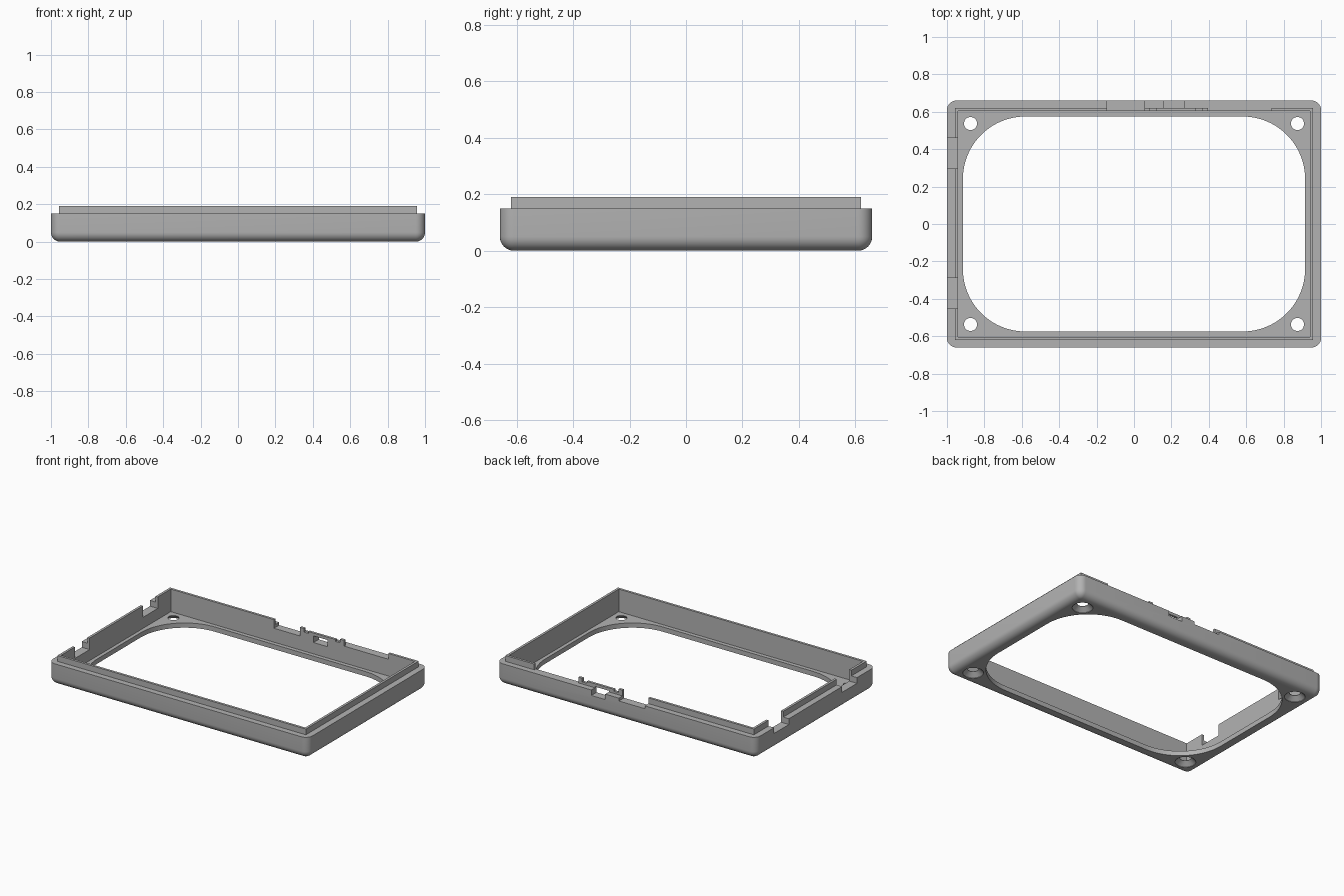
import bpy, bmesh, math

default = bpy.data.objects.get("Cube")
if default:
    bpy.data.objects.remove(default, do_unlink=True)

grey = bpy.data.materials.new("plain grey")
grey.use_nodes = True
grey.diffuse_color = (0.45, 0.45, 0.45, 1)
grey.node_tree.nodes["Principled BSDF"].inputs["Base Color"].default_value = (0.45, 0.45, 0.45, 1)


def rounded_rect(hx, hy, radius, steps):
    """Counter-clockwise outline of a rectangle with rounded corners."""
    points = []
    for corner, (sx, sy) in enumerate([(1, 1), (-1, 1), (-1, -1), (1, -1)]):
        for i in range(steps + 1):
            a = math.pi / 2 * (corner + i / steps)
            points.append((sx * (hx - radius) + radius * math.cos(a),
                           sy * (hy - radius) + radius * math.sin(a)))
    return points


def loft(name, layers):
    """Closed solid from stacked (outline, height) layers."""
    bm = bmesh.new()
    rings = [[bm.verts.new((x, y, z)) for x, y in outline] for outline, z in layers]
    n = len(rings[0])
    for low, high in zip(rings, rings[1:]):
        for i in range(n):
            j = (i + 1) % n
            bm.faces.new((low[i], low[j], high[j], high[i]))
    bm.faces.new(rings[0][::-1])
    bm.faces.new(rings[-1])
    bmesh.ops.remove_doubles(bm, verts=bm.verts, dist=1e-5)
    bmesh.ops.recalc_face_normals(bm, faces=bm.faces)
    mesh = bpy.data.meshes.new(name)
    bm.to_mesh(mesh)
    bm.free()
    mesh.materials.append(grey)
    obj = bpy.data.objects.new(name, mesh)
    bpy.context.collection.objects.link(obj)
    return obj


def cut(target, cutter):
    """Subtract the cutter from the target, then discard it."""
    cutter.hide_render = True
    mod = target.modifiers.new("cut", "BOOLEAN")
    mod.operation, mod.solver, mod.object = "DIFFERENCE", "EXACT", cutter
    bpy.context.view_layer.objects.active = target
    bpy.ops.object.modifier_apply(modifier=mod.name)
    bpy.data.objects.remove(cutter, do_unlink=True)


def cut_box(target, x0, x1, y0, y1, z0, z1=0.3):
    outline = [(x0, y0), (x1, y0), (x1, y1), (x0, y1)]
    cut(target, loft("box_cutter", [(outline, z0), (outline, z1)]))


# Bezel body: rounded lower edge, flat rim, thin raised lip
HX, HY, R, RIM, TOP, FLOOR = 1.0, 0.66, 0.05, 0.15, 0.19, 0.033
layers = []
for i in range(9):
    a = math.pi / 2 * i / 8
    inset = R * (1 - math.sin(a))
    layers.append((rounded_rect(HX - inset, HY - inset, R - inset, 8), R * (1 - math.cos(a))))
layers.append((rounded_rect(HX, HY, R, 8), RIM))
lip = rounded_rect(0.957, 0.62, 0, 8)
layers += [(lip, RIM), (lip, TOP)]
bezel = loft("bezel_frame", layers)

# Inner tray and the large rounded opening in the floor
cut_box(bezel, -0.94, 0.94, -0.603, 0.603, FLOOR)
opening = rounded_rect(0.915, 0.575, 0.335, 24)
cut(bezel, loft("opening_cutter", [(opening, -0.1), (opening, 0.1)]))

# Countersunk screw holes
for sx in (-1, 1):
    for sy in (-1, 1):
        def circle(r):
            return [(sx * 0.874 + r * math.cos(math.tau * i / 32),
                     sy * 0.537 + r * math.sin(math.tau * i / 32)) for i in range(32)]
        cut(bezel, loft("screw_cutter", [(circle(0.066), -0.02), (circle(0.066), 0.003),
                                         (circle(0.035), 0.03), (circle(0.035), 0.06)]))

# Side wall notches
for y0, y1 in ((0.297, 0.46), (-0.453, -0.29)):
    cut_box(bezel, -1.1, -0.9, y0, y1, 0.11)

# Back wall: wide notch, missing lip, port recess and port window
cut_box(bezel, -0.145, 0.055, 0.55, 0.75, 0.13)
cut_box(bezel, 0.395, 0.735, 0.55, 0.75, RIM)
cut_box(bezel, 0.16, 0.267, 0.62, 0.75, 0.112)
cut_box(bezel, 0.16, 0.267, 0.55, 0.64, 0.112, 0.158)

# Port plate: lowered centre with a small dip beside each end post
cut_box(bezel, 0.12, 0.33, 0.55, 0.75, 0.178)
for x0, x1 in ((0.085, 0.12), (0.33, 0.365)):
    cut_box(bezel, x0, x1, 0.55, 0.75, 0.165)

bpy.ops.object.select_all(action="DESELECT")
bezel.select_set(True)
bpy.context.view_layer.objects.active = bezel
bpy.ops.object.shade_smooth_by_angle(angle=math.radians(30))
